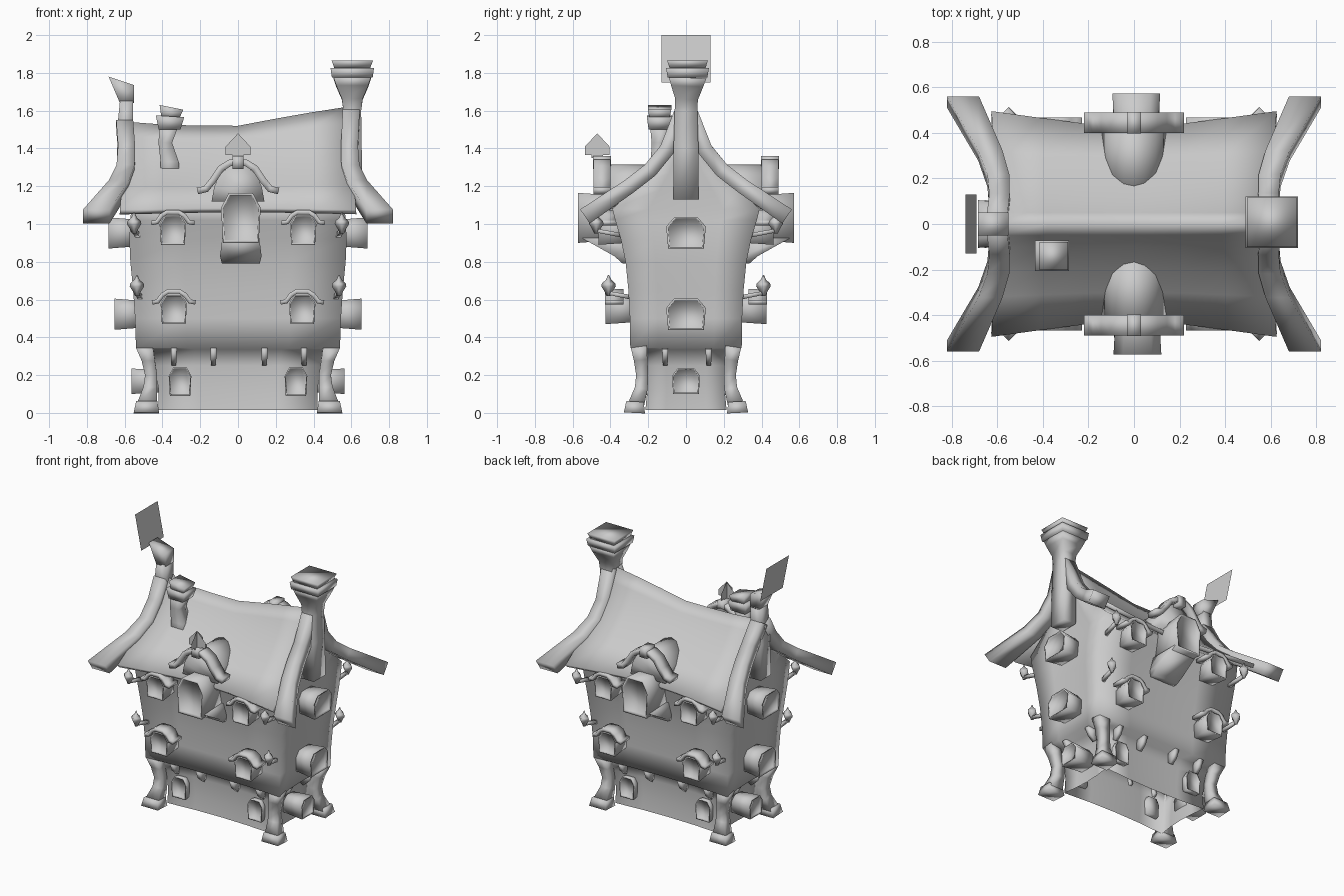
import bpy, bmesh, math
from mathutils import Vector, Matrix

if "Cube" in bpy.data.objects:
    bpy.data.objects.remove(bpy.data.objects["Cube"])

stone = bpy.data.materials.new("plain_grey")
stone.diffuse_color = (0.6, 0.6, 0.6, 1)
stone.use_nodes = True
stone.node_tree.nodes["Principled BSDF"].inputs["Base Color"].default_value = stone.diffuse_color
X, Y = Vector((1, 0, 0)), Vector((0, 1, 0))


def make(name, verts, faces):
    me = bpy.data.meshes.new(name)
    me.from_pydata([tuple(v) for v in verts], [], faces)
    me.materials.append(stone)
    ob = bpy.data.objects.new(name, me)
    bpy.context.collection.objects.link(ob)
    return ob


def loft(name, rings, mat=None, caps=True):
    """Skin a stack of equal rings, optionally capping both ends."""
    n = len(rings[0])
    verts = [Vector(p) for r in rings for p in r]
    if mat:
        verts = [mat @ v for v in verts]
    faces = [(k * n + i, k * n + (i + 1) % n, (k + 1) * n + (i + 1) % n, (k + 1) * n + i)
             for k in range(len(rings) - 1) for i in range(n)]
    last = (len(rings) - 1) * n
    if caps:
        faces += [tuple(reversed(range(n))), tuple(range(last, last + n))]
    return make(name, verts, faces)


def beam(name, stations, a=X, mat=None):
    """Rectangular bar; stations are (x, y, z, half size along a, other half size)."""
    pts = [Vector(s[:3]) for s in stations]
    rings = []
    for i, s in enumerate(stations):
        t = pts[min(i + 1, len(pts) - 1)] - pts[max(i - 1, 0)]
        b = t.normalized().cross(a).normalized()
        rings.append([pts[i] + a * s[3] * u + b * s[4] * v
                      for u, v in ((-1, -1), (1, -1), (1, 1), (-1, 1))])
    return loft(name, rings, mat)


def slab(name, x0, x1, x2, x3, y, h0, h1, z0, zl, zr):
    """Block with a slanted top: bottom x0..x1, top x2..x3 at heights zl and zr."""
    loft(name, [[(x0, y - h0, z0), (x1, y - h0, z0), (x1, y + h0, z0), (x0, y + h0, z0)],
                [(x2, y - h1, zl), (x3, y - h1, zr), (x3, y + h1, zr), (x2, y + h1, zl)]])


def wall_ring(hx, hy, z, bow, n=4):
    """Rectangle whose sides bow slightly inward."""
    out = []
    for k in range(4):
        for i in range(n):
            t = -1 + 2 * i / n
            d = bow * (1 - t * t)
            out.append([(t * hx, -hy + d, z), (hx - d, t * hy, z),
                        (-t * hx, hy - d, z), (-hx + d, -t * hy, z)][k])
    return out


def window(name, x, angle, face, back, w, z0, z1):
    """Arched bay flaring outward with a shallow recessed pane."""
    h, zc = (z1 - z0) / 2, (z0 + z1) / 2
    arch = [(-.9, -1), (.9, -1), (1, .4), (.6, 1), (-.6, 1), (-1, .4)]

    def ring(s, y):
        return [(x + u * w * s, y, zc + v * h * s) for u, v in arch]
    loft(name, [ring(.85, -back), ring(1, -face), ring(.9, -face), ring(.88, -face + .012)],
         Matrix.Rotation(angle, 4, 'Z'))


# Walls: one open shell, narrow ground floor swelling to the overhanging upper house and gables
loft("walls", [wall_ring(hx, hy, z, b) for hx, hy, z, b in
     ((.42, .215, .015, .02), (.42, .205, .12, .02), (.44, .21, .25, .02), (.46, .22, .335, .02),
      (.54, .295, .345, .02), (.545, .297, .5, .02), (.555, .305, .65, .02), (.57, .32, .8, .02),
      (.575, .345, .92, .02), (.57, .375, 1.02, .02), (.565, .39, 1.08, .02), (.56, .28, 1.18, .012),
      (.555, .18, 1.27, .01), (.55, .09, 1.38, .005), (.55, .02, 1.48, 0))], caps=False)

# Roof: sagging swept grid, higher at the right end
mid = [(0, 1.52), (.05, 1.45), (.1, 1.385), (.2, 1.28), (.3, 1.19), (.43, 1.085)]
end = [(0, 1.57), (.05, 1.49), (.1, 1.415), (.2, 1.30), (.32, 1.20), (.495, 1.075)]
columns = [(-1, 1, -.03), (-.66, .55, -.022), (-.36, .18, -.008), (0, 0, 0),
           (.36, .18, .03), (.66, .55, .042), (1, 1, .05)]
verts = []
for t, f, lift in columns:
    line = []
    for k, (m, e) in enumerate(zip(mid, end)):
        y, z = m[0] + (e[0] - m[0]) * f, m[1] + (e[1] - m[1]) * f
        line.append((t * (.575 + .05 * k / 5), y, z + (1 - k / 5) * lift))
    verts += [(x, -y, z) for x, y, z in reversed(line[1:])] + line
n = 2 * len(mid) - 1
roof = make("roof", verts, [(i * n + j, (i + 1) * n + j, (i + 1) * n + j + 1, i * n + j + 1)
                            for i in range(len(columns) - 1) for j in range(n - 1)])
solid = roof.modifiers.new("thickness", 'SOLIDIFY')
solid.thickness, solid.offset = .03, -1

for sx in (-1, 1):
    for sy in (-1, 1):
        # Gable boards curling outward at the eaves
        top = 1.61 if sx > 0 else 1.53
        beam("gable_board", [(sx * .60, sy * .015, top, .045, .04), (sx * .59, sy * .10, 1.395, .045, .04),
             (sx * .595, sy * .19, 1.285, .048, .04), (sx * .63, sy * .30, 1.2, .053, .04),
             (sx * .75, sy * .535, 1.04, .07, .045)])
        # Corner posts with feet
        beam("corner_post", [(sx * .48, sy * .262, .05, .05, .042), (sx * .465, sy * .237, .13, .036, .034),
             (sx * .46, sy * .232, .2, .032, .032), (sx * .475, sy * .24, .28, .035, .036),
             (sx * .495, sy * .25, .35, .045, .042)])
        beam("post_foot", [(sx * .485, sy * .273, 0, .067, .056), (sx * .483, sy * .27, .06, .056, .046)])
        # Pointed corner drops on little arms
        for x, y, z, wy in ((.535, .41, .62, .28), (.55, .475, .95, .34)):
            beam("drop_arm", [(sx * (x - .02), sy * wy, z - .01, .012, .012),
                              (sx * x, sy * y, z + .015, .01, .01)], X)
            place = Matrix.Translation((sx * x, sy * y, z)) @ Matrix.Rotation(math.pi / 4, 4, 'Z')
            beam("corner_drop", [(0, 0, dz, r, r) for dz, r in
                 ((0, .008), (.025, .016), (.05, .027), (.065, .025), (.085, .01), (.11, .002))], X, place)

for back, ang in ((0, 0), (1, math.pi)):
    turn = Matrix.Rotation(ang, 4, 'Z')
    # Front and back windows with curved hoods
    for x in (-.33, .33):
        window("ground_window", x * .93, ang, .245, .17, .06, .09, .24)
        for z, face, wx in ((.47, .425, .34), (.89, .462, .345)):
            wx = math.copysign(wx, x)
            window("bay_window", wx, ang, face, face - .17, .07, z, z + .155)
            arch = [(-.115, .115), (-.085, .12), (-.06, .155), (-.03, .173), (.03, .173),
                    (.06, .155), (.085, .12), (.115, .115)]
            beam("window_hood", [(wx + u, -face + .045, z + v, .05, .012) for u, v in arch], Y, turn)
    # Beam ends beneath the overhang
    for x in (-.34, -.13, .14, .35):
        beam("beam_end", [(x, -.20, .265, .012, .025), (x, -.225, .3, .015, .035),
                          (x, -.235, .35, .016, .045)], X, turn)
    # Dormer: tall bay, sloping base, vault, wavy board
    dx = -.01 if back else .015
    window("dormer_window", dx, ang, .572, .3, .105, .9, 1.165)
    loft("dormer_base", [[(dx + sx * w, y, z) for sx, y in ((-1, f), (1, f), (1, -.28), (-1, -.28))]
         for w, f, z in ((.1, -.335, .79), (.11, -.38, .83), (.098, -.55, .925))], turn)
    vault = [(-.14, 1.12), (-.125, 1.2), (-.095, 1.265), (-.045, 1.305), (0, 1.315),
             (.045, 1.305), (.095, 1.265), (.125, 1.2), (.14, 1.12)]
    loft("dormer_vault", [[(u, y, v) for u, v in vault] for y in (-.15, -.44)], turn)
    wave = [(-.215, 1.175), (-.17, 1.185), (-.13, 1.235), (-.09, 1.295), (-.04, 1.325), (.04, 1.325),
            (.09, 1.295), (.13, 1.235), (.17, 1.185), (.215, 1.175)]
    beam("dormer_board", [(u, -.445, v, .045, .018) for u, v in wave], Y, turn)
    beam("dormer_keystone", [(0, -.445, 1.29, .03, .047), (0, -.445, 1.36, .03, .047)], X, turn)

for ang in (math.pi / 2, -math.pi / 2):
    turn = Matrix.Rotation(ang, 4, 'Z')
    # Gable-end windows and beam ends
    window("side_ground_window", 0, ang, .565, .4, .075, .1, .235)
    window("side_middle_window", 0, ang, .655, .5, .105, .44, .605)
    window("side_upper_window", 0, ang, .685, .53, .105, .87, 1.035)
    for y in (-.11, .12):
        beam("side_beam_end", [(y, -.43, .265, .012, .025), (y, -.455, .3, .015, .035),
                               (y, -.47, .35, .016, .045)], X, turn)

# Crossed finial plates on the front dormer
outline = [(-.03, 1.35), (.03, 1.35), (.03, 1.365), (.065, 1.365), (.065, 1.41), (0, 1.48),
           (-.065, 1.41), (-.065, 1.365), (-.03, 1.365)]
for ang in (0, math.pi / 2):
    place = Matrix.Translation((0, -.47, 0)) @ Matrix.Rotation(ang, 4, 'Z')
    make("finial_plate", [place @ Vector((u, 0, v)) for u, v in outline], [tuple(range(len(outline)))])

# Big chimney rising along the right gable
beam("large_chimney", [(.61, 0, 1.13, .05, .068), (.605, 0, 1.4, .05, .066), (.605, 0, 1.6, .047, .06),
     (.605, .003, 1.66, .055, .06), (.605, .006, 1.73, .085, .085), (.605, .008, 1.775, .1, .1)])
beam("large_chimney_cap", [(.605, .008, 1.775, .108, .105), (.605, .008, 1.825, .115, .113)])
beam("large_chimney_lid", [(.605, .008, 1.825, .095, .095), (.605, .008, 1.84, .1, .1),
                           (.605, .008, 1.865, .11, .108)])

# Small crooked chimney on the front slope
beam("small_chimney", [(-.36, -.14, 1.22, .052, .052), (-.362, -.14, 1.33, .048, .046),
                       (-.385, -.14, 1.43, .036, .042), (-.365, -.14, 1.52, .05, .05)])
slab("small_chimney_cap", -.42, -.305, -.435, -.285, -.14, .058, .067, 1.50, 1.575, 1.565)
slab("small_chimney_pot", -.405, -.31, -.415, -.29, -.14, .053, .062, 1.56, 1.63, 1.605)

# Leaning ridge post and vane on the left gable
beam("ridge_post", [(-.60, 0, 1.13, .045, .06), (-.595, 0, 1.38, .045, .055), (-.595, 0, 1.55, .04, .05),
                    (-.59, 0, 1.65, .035, .05)])
slab("ridge_post_tip", -.625, -.55, -.685, -.55, 0, .05, .05, 1.64, 1.78, 1.735)
make("vane_plate", [(-.69, -.13, 1.75), (-.69, .13, 1.75), (-.74, .13, 2), (-.74, -.13, 2)], [(0, 1, 2, 3)])

# Consistent normals and soft shading throughout
for ob in bpy.data.objects:
    bm = bmesh.new()
    bm.from_mesh(ob.data)
    bmesh.ops.recalc_face_normals(bm, faces=bm.faces)
    bm.to_mesh(ob.data)
    bm.free()
    ob.select_set(True)
bpy.context.view_layer.objects.active = roof
bpy.ops.object.shade_smooth_by_angle(angle=math.radians(125))
